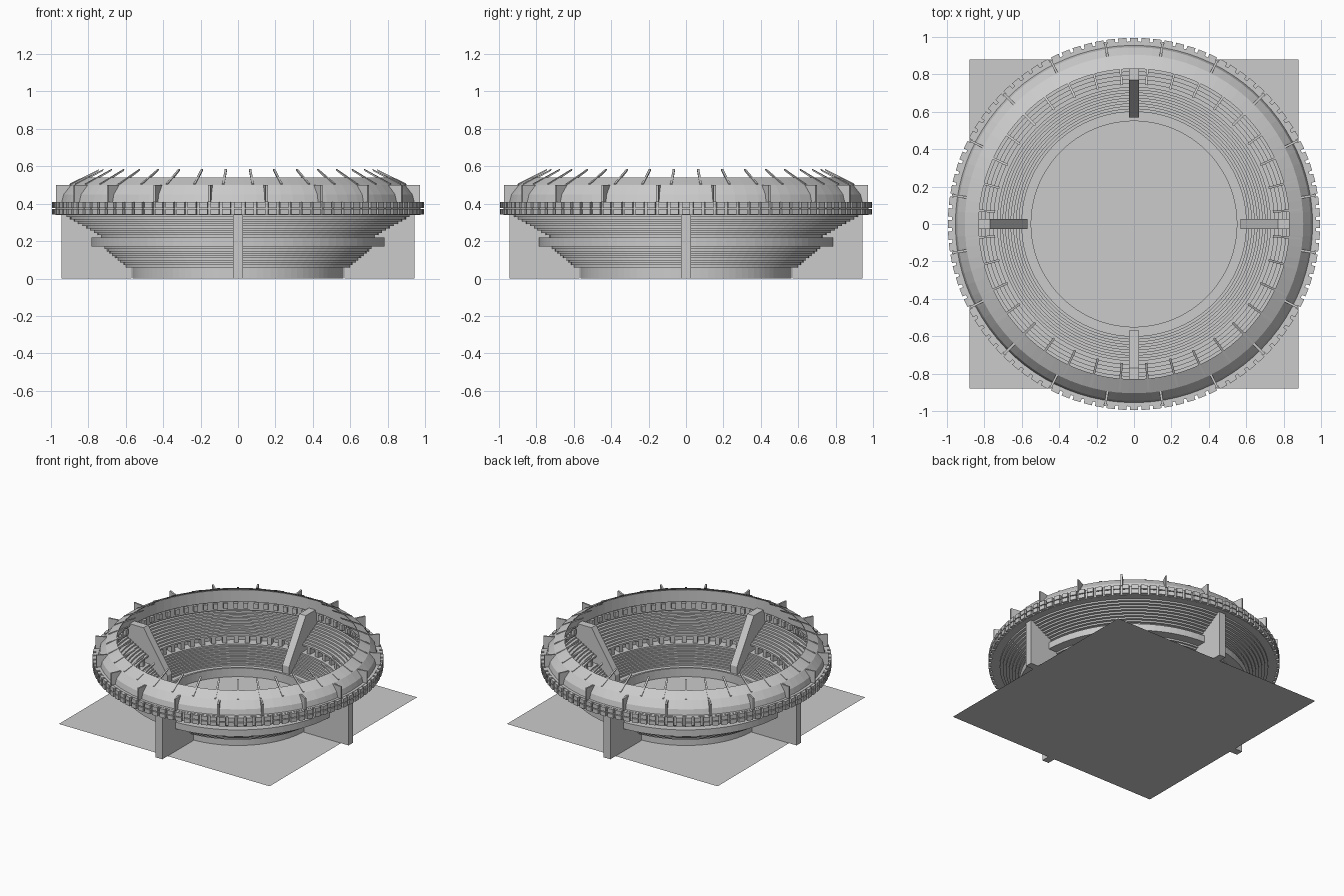
import bpy, bmesh
from math import sin, cos, pi, radians

if "Cube" in bpy.data.objects:
    bpy.data.objects.remove(bpy.data.objects["Cube"])

SEG = 90


def finish(name, bm):
    me = bpy.data.meshes.new(name)
    bmesh.ops.recalc_face_normals(bm, faces=bm.faces)
    bm.to_mesh(me)
    bm.free()
    ob = bpy.data.objects.new(name, me)
    bpy.context.collection.objects.link(ob)
    return ob


def lathe(name, profile, closed=False):
    """Revolve an (r, z) profile round the z axis."""
    bm = bmesh.new()
    rings = [[bm.verts.new((r * cos(2 * pi * i / SEG), r * sin(2 * pi * i / SEG), z))
              for i in range(SEG)] for r, z in profile]
    pairs = list(zip(rings, rings[1:]))
    if closed:
        pairs.append((rings[-1], rings[0]))
    for a, b in pairs:
        for i in range(SEG):
            j = (i + 1) % SEG
            bm.faces.new((a[i], a[j], b[j], b[i]))
    return finish(name, bm)


def radial_plates(name, outline, width, count, offset=0.0):
    """Repeat an (r, z) outline, given thickness, round the z axis."""
    bm = bmesh.new()
    for k in range(count):
        a = radians(offset) + 2 * pi * k / count
        c, s = cos(a), sin(a)
        sides = []
        for w in (-width / 2, width / 2):
            sides.append([bm.verts.new((r * c - w * s, r * s + w * c, z)) for r, z in outline])
        bm.faces.new(sides[0])
        bm.faces.new(sides[1][::-1])
        n = len(outline)
        for i in range(n):
            j = (i + 1) % n
            bm.faces.new((sides[0][i], sides[0][j], sides[1][j], sides[1][i]))
    return finish(name, bm)


def rect(r0, r1, z0, z1):
    return [(r0, z0), (r1, z0), (r1, z1), (r0, z1)]


def steps(r0, z0, r1, z1, n):
    pts = [(r0, z0)]
    for i in range(n):
        z = z0 + (z1 - z0) * (i + 1) / n
        pts += [(r0 + (r1 - r0) * i / n, z), (r0 + (r1 - r0) * (i + 1) / n, z)]
    return pts


# Flat square site
bm = bmesh.new()
bmesh.ops.create_grid(bm, x_segments=1, y_segments=1, size=0.88)
finish("site_plate", bm)

# Base wall and the two stepped seating tiers
lathe("base_wall", rect(0.55, 0.565, 0, 0.065), True)
lathe("lower_tier", [(0.56, 0.06)] + steps(0.60, 0.06, 0.73, 0.17, 9))
lathe("upper_tier", steps(0.73, 0.22, 0.94, 0.34, 10) + [(0.97, 0.34)])

# Middle gallery between the tiers
lathe("gallery_wall", [(0.73, 0.17), (0.785, 0.17), (0.785, 0.22), (0.73, 0.22)])
radial_plates("gallery_posts", rect(0.735, 0.78, 0.17, 0.22), 0.03, 60)

# Outer concourse ring with rows of small blocks
lathe("concourse_ring", [(0.91, 0.34), (0.975, 0.34), (0.975, 0.41), (0.91, 0.41)], True)
for i, z in enumerate((0.342, 0.378)):
    radial_plates(f"concourse_blocks_{i}", rect(0.965, 0.995, z, z + 0.03), 0.045, 100)
radial_plates("inner_blocks", rect(0.88, 0.92, 0.36, 0.40), 0.03, 80)

# Upper wall and overhanging cornice
lathe("upper_wall", [(0.90, 0.34), (0.90, 0.41), (0.955, 0.41), (0.945, 0.45),
                     (0.905, 0.50), (0.885, 0.50), (0.885, 0.41)])

# Buttress plates on the upper wall
radial_plates("buttresses", [(0.90, 0.41), (0.985, 0.41), (0.985, 0.50), (0.90, 0.50)],
              0.012, 20, 9)

# Roof canopy and its ribs
lathe("roof_canopy", [(0.905, 0.50), (0.83, 0.54), (0.83, 0.533), (0.895, 0.496)], True)
radial_plates("roof_ribs", [(0.90, 0.495), (0.90, 0.508), (0.745, 0.585), (0.75, 0.575)],
              0.012, 36, 5)

# Four main supports crossing the bowl
radial_plates("main_supports", [(0.57, 0), (0.943, 0), (0.943, 0.43), (0.77, 0.43),
                                (0.57, 0.12)], 0.055, 4)
